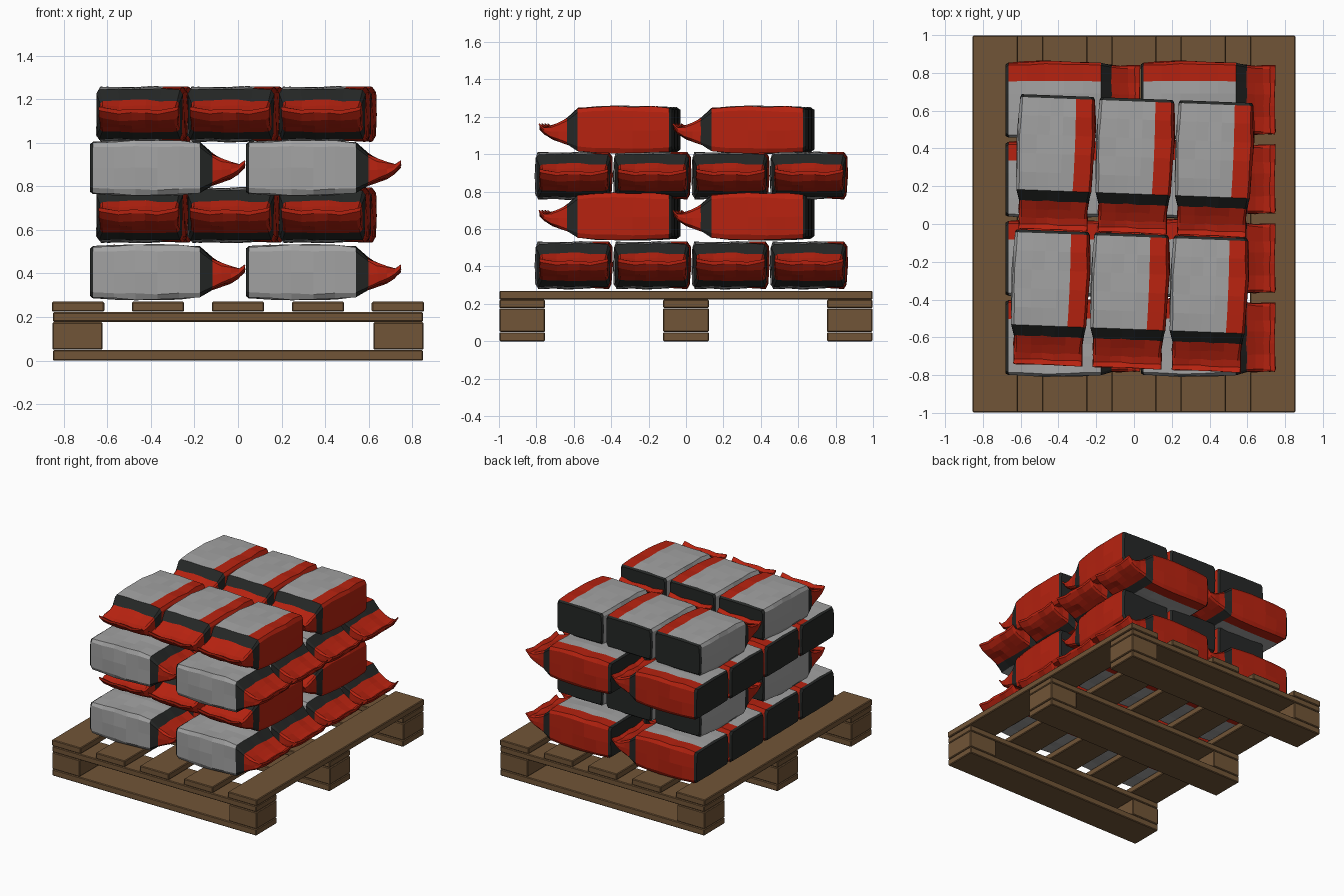
import bpy, bmesh, math, random
from mathutils import Matrix, Vector

if "Cube" in bpy.data.objects:
    bpy.data.objects.remove(bpy.data.objects["Cube"])

random.seed(4)


def material(name, rgb):
    m = bpy.data.materials.new(name)
    m.diffuse_color = (*rgb, 1)
    m.use_nodes = True
    m.node_tree.nodes["Principled BSDF"].inputs["Base Color"].default_value = m.diffuse_color
    return m


WOOD = material("wood", (0.165, 0.09, 0.038))
GREY = material("sack_grey", (0.36, 0.36, 0.36))
RED = material("sack_red", (0.47, 0.016, 0.005))
DARK = material("sack_dark", (0.018, 0.02, 0.019))


def add_object(name, mesh):
    ob = bpy.data.objects.new(name, mesh)
    bpy.context.collection.objects.link(ob)
    return ob


def board(name, x, y, z):
    """Bevelled plank given its (min, max) range on each axis."""
    lo, hi = Vector((x[0], y[0], z[0])), Vector((x[1], y[1], z[1]))
    bm = bmesh.new()
    size = hi - lo
    bmesh.ops.create_cube(bm, size=1, matrix=Matrix.Translation((lo + hi) / 2) @ Matrix.Diagonal((*size, 1)))
    bmesh.ops.bevel(bm, geom=bm.edges[:], offset=0.005, segments=1, affect='EDGES')
    me = bpy.data.meshes.new(name)
    bm.to_mesh(me)
    bm.free()
    me.materials.append(WOOD)
    return add_object(name, me)


# Pallet: three runners with end blocks, five deck boards on top
for i, y in enumerate((-0.875, 0, 0.875)):
    yr = (y - 0.122, y + 0.122)
    board(f"bottom_board_{i}", (-0.85, 0.85), yr, (0, 0.048))
    board(f"cross_board_{i}", (-0.85, 0.85), yr, (0.178, 0.222))
    for s in (-1, 1):
        board(f"pallet_block_{i}_{s}", (s * 0.737 - 0.115, s * 0.737 + 0.115), yr, (0.05, 0.176))
for i in range(5):
    x = (i - 2) * 0.367
    board(f"deck_board_{i}", (x - 0.12, x + 0.12), (-0.998, 0.998), (0.224, 0.27))

# Sack stations along its length: x, half width, half height, centre height
STATIONS = [
    (0.0, 0.187, 0.107, 0), (0.015, 0.198, 0.117, 0), (0.11, 0.201, 0.122, 0),
    (0.21, 0.204, 0.124, 0), (0.31, 0.204, 0.124, 0), (0.41, 0.202, 0.122, 0),
    (0.505, 0.197, 0.115, 0), (0.56, 0.184, 0.073, -0.01), (0.605, 0.181, 0.050, -0.012),
    (0.65, 0.180, 0.032, -0.014), (0.685, 0.179, 0.018, -0.008), (0.712, 0.180, 0.009, 0.016),
]
# Cross-section outline as fractions of half width and half height
TOP = [(0.93, 1), (0.5, 1.0), (0.17, 1.02), (-0.17, 1.02), (-0.5, 1.0), (-0.93, 1)]
SECTION = [(1, 0.8), *TOP, (-1, 0.8), (-1.01, 0), (-1, -0.8)]
SECTION += [(y, -z) for y, z in reversed(TOP)] + [(1, -0.8), (1.01, 0)]


def sack_mesh():
    bm = bmesh.new()
    rings = []
    for i, (x, w, h, c) in enumerate(STATIONS):
        tail = max(0, (x - 0.56) / 0.15)
        j = 0.002 if i < 2 else 0.004
        ring = []
        for fy, fz in SECTION:
            # folds and raised corners on the tail
            lift = tail * (0.014 * fy * fy + 0.006 * math.sin(5 * fy + 20 * x) - 0.005)
            ring.append(bm.verts.new((
                x + random.uniform(-j, j) * (i > 6),
                fy * w + random.uniform(-j, j) * (abs(fy) > 0.6),
                fz * h + c + lift + random.uniform(-j, j) * (1 - 0.7 * min(tail, 1)))))
        rings.append(ring)
    n = len(SECTION)
    for i in range(len(rings) - 1):
        for k in range(n):
            a, b = rings[i], rings[i + 1]
            f = bm.faces.new((a[k], b[k], b[(k + 1) % n], a[(k + 1) % n]))
            fy = (SECTION[k][0] + SECTION[(k + 1) % n][0]) / 2
            if i in (0, 6):
                f.material_index = 2
            elif i > 6 or fy > 0.5:
                f.material_index = 1
    bm.faces.new(rings[0]).material_index = 2
    bm.faces.new(rings[-1]).material_index = 1
    bmesh.ops.recalc_face_normals(bm, faces=bm.faces[:])
    me = bpy.data.meshes.new("sack")
    bm.to_mesh(me)
    bm.free()
    for m in (GREY, RED, DARK):
        me.materials.append(m)
    return me


SACK = sack_mesh()


def place(name, x, y, z, angle):
    ob = add_object(name, SACK)
    ob.location = (x, y, z)
    ob.rotation_euler.z = angle


# Layers 1 and 3: tails to the right, four rows of two
for layer, z in ((1, 0.406), (3, 0.885)):
    for r in range(4):
        for c in range(2):
            place(f"sack_layer{layer}_{r}_{c}", -0.68 + c * 0.716, -0.601 + r * 0.419, z, 0)

# Layers 2 and 4: tails to the front, three columns of two, turned slightly
TWIST = math.radians(-2.2)
for layer, z in ((2, 0.668), (4, 1.131)):
    for c in range(3):
        for r in range(2):
            p = Matrix.Rotation(TWIST, 3, 'Z') @ Vector((-0.43 + c * 0.42, 0.664 - r * 0.716, z))
            place(f"sack_layer{layer}_{c}_{r}", *p, -math.pi / 2 + TWIST)
